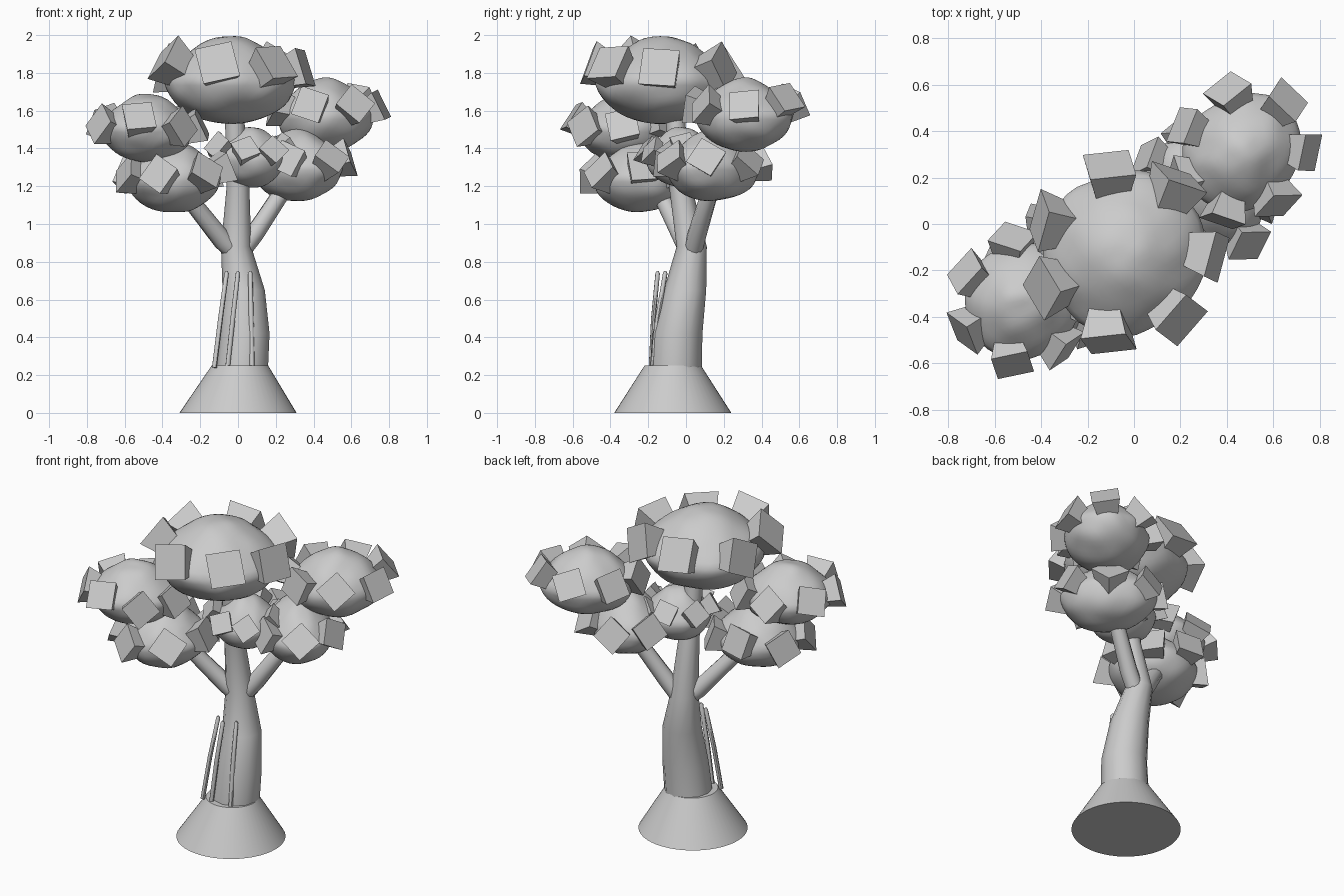
import bpy, bmesh, math, random
from mathutils import Vector, Matrix, noise

random.seed(4)
cube = bpy.data.objects.get("Cube")
if cube:
    bpy.data.objects.remove(cube)

grey = bpy.data.materials.new("plain grey")
grey.use_nodes = True
grey.diffuse_color = (0.6, 0.6, 0.6, 1)
grey.node_tree.nodes["Principled BSDF"].inputs["Base Color"].default_value = (0.6, 0.6, 0.6, 1)

# Clumps are stretched along the diagonals
DIAGONAL = Matrix.Rotation(math.radians(45), 3, 'Z')


def finish(name, bm, smooth=None):
    """Turn a bmesh into a named object, optionally smooth shaded."""
    bmesh.ops.recalc_face_normals(bm, faces=bm.faces)
    mesh = bpy.data.meshes.new(name)
    bm.to_mesh(mesh)
    bm.free()
    mesh.materials.append(grey)
    obj = bpy.data.objects.new(name, mesh)
    bpy.context.collection.objects.link(obj)
    if smooth:
        bpy.ops.object.select_all(action='DESELECT')
        obj.select_set(True)
        bpy.context.view_layer.objects.active = obj
        bpy.ops.object.shade_smooth_by_angle(angle=math.radians(smooth))


def tube(name, stations, sides=12, flat_rings=True):
    """Loft rings through (x, y, z, radius) stations and cap both ends."""
    bm = bmesh.new()
    points = [Vector(s[:3]) for s in stations]
    rings = []
    for i, s in enumerate(stations):
        way = points[min(i + 1, len(points) - 1)] - points[max(i - 1, 0)]
        turn = Matrix.Identity(3) if flat_rings else way.to_track_quat('Z', 'Y').to_matrix()
        angles = [math.tau * k / sides for k in range(sides)]
        rings.append([bm.verts.new(points[i] + turn @ Vector((math.cos(a), math.sin(a), 0)) * s[3])
                      for a in angles])
    for low, high in zip(rings, rings[1:]):
        for k in range(sides):
            n = (k + 1) % sides
            bm.faces.new((low[k], low[n], high[n], high[k]))
    bm.faces.new(rings[0][::-1])
    bm.faces.new(rings[-1])
    finish(name, bm, 45)


def foliage(name, centre, radii):
    """A squashed, slightly lumpy ball with a narrower dome."""
    bm = bmesh.new()
    bmesh.ops.create_icosphere(bm, subdivisions=4, radius=1)
    for v in bm.verts:
        lump = 1 + 0.05 * noise.noise(v.co * 2 + Vector(centre) * 5)
        dome = 1 - 0.33 * max(v.co.z, 0)
        shape = Vector((v.co.x * radii[0] * dome, v.co.y * radii[1] * dome, v.co.z * radii[2]))
        v.co = Vector(centre) + DIAGONAL @ shape * lump
    finish(name, bm, 40)


def leaf_blocks(name, centre, radii, size, lift, count=7):
    """A ring of tilted blocks, flaring outward from a narrow root in the foliage."""
    bm = bmesh.new()
    for k in range(count):
        a = math.tau * k / count - math.radians(45)
        reach = DIAGONAL @ Vector((math.cos(a) * radii[0], math.sin(a) * radii[1], 0)) * 0.87
        rise = random.uniform(0.2, 0.8)
        aim = (reach.normalized() + Vector((0, 0, rise))).to_track_quat('Z', 'Y').to_matrix().to_4x4()
        spot = Vector(centre) + reach + Vector((0, 0, lift + random.uniform(-0.02, 0.02)))
        spin = Matrix.Rotation(random.uniform(-0.7, 0.7), 4, 'Z')
        tilt = Matrix.Rotation(random.uniform(-0.35, 0.35), 4, 'Y')
        verts = bmesh.ops.create_cube(bm, size=size)["verts"]
        for v in verts:
            if v.co.z < 0:
                v.co.x *= 0.55
                v.co.y *= 0.55
        bmesh.ops.transform(bm, matrix=Matrix.Translation(spot) @ aim @ tilt @ spin, verts=verts)
    finish(name, bm)


# Flared mound and bent trunk
tube("ground_mound", [(0, -0.07, 0, 0.31), (0.01, -0.07, 0.25, 0.15)], 48)
tube("trunk", [(0.02, -0.055, 0.22, 0.138), (0.035, -0.045, 0.42, 0.132),
               (0.03, -0.005, 0.65, 0.112), (-0.01, 0.03, 0.88, 0.08),
               (0, -0.03, 1.2, 0.06), (-0.02, -0.06, 1.6, 0.05)])

# Side branches
tube("right_branch", [(0.02, 0.03, 0.82, 0.05), (-0.08, -0.01, 0.91, 0.052),
                      (-0.27, -0.13, 1.15, 0.045), (-0.42, -0.26, 1.45, 0.035)],
     flat_rings=False)
tube("left_branch", [(0, 0.03, 0.83, 0.05), (0.09, 0.06, 0.95, 0.05),
                     (0.24, 0.13, 1.18, 0.045), (0.42, 0.28, 1.5, 0.035)],
     flat_rings=False)

# Thin vines leaning on the front of the trunk
for i, (x0, y0, x1, y1) in enumerate([(-0.125, -0.17, -0.06, -0.11), (-0.055, -0.185, 0, -0.15),
                                      (0.075, -0.18, 0.065, -0.11)]):
    tube(f"vine_{i + 1}", [(x0, y0, 0.24, 0.013), ((x0 + x1) / 2, (y0 + y1) / 2 - 0.005, 0.5, 0.013),
                           (x1, y1, 0.74, 0.012), (x1, y1, 0.75, 0.006)], 8, False)

# Foliage clumps: name, centre, diagonal and vertical radii, block size, block lift
clumps = [
    ("crown", (-0.04, -0.125, 1.765), (0.355, 0.345, 0.235), 0.2, 0.05),
    ("upper_left", (0.465, 0.31, 1.58), (0.275, 0.24, 0.195), 0.16, 0.03),
    ("upper_right", (-0.48, -0.33, 1.51), (0.255, 0.245, 0.18), 0.16, 0),
    ("lower_right", (-0.34, -0.24, 1.25), (0.25, 0.25, 0.19), 0.16, 0.01),
    ("lower_left", (0.31, 0.14, 1.31), (0.215, 0.275, 0.19), 0.155, 0),
    ("middle", (0.07, -0.02, 1.355), (0.19, 0.19, 0.16), 0.12, 0.03),
]
for name, centre, radii, size, lift in clumps:
    foliage(name + "_foliage", centre, radii)
    leaf_blocks(name + "_leaf_blocks", centre, radii, size, lift)
